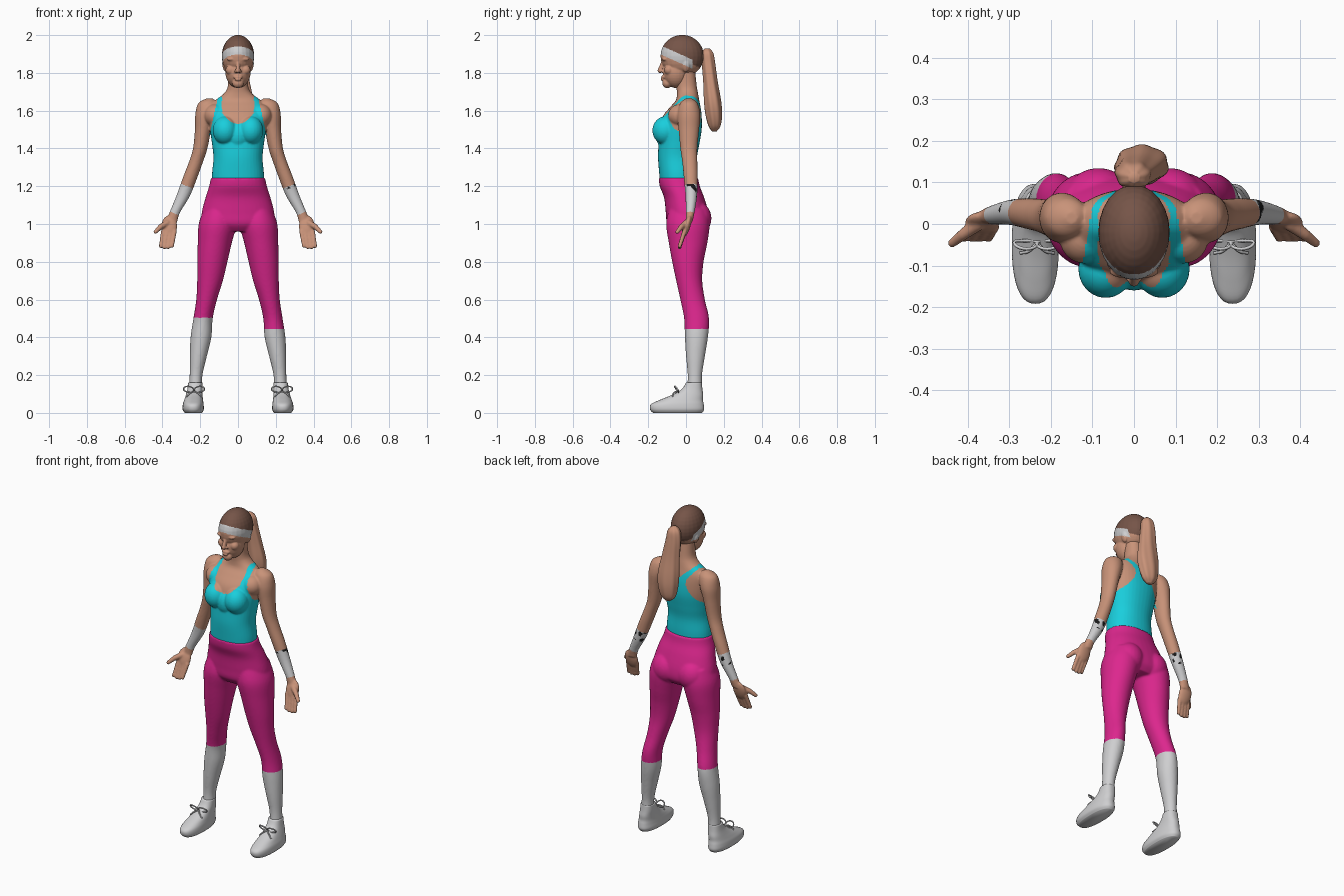
import bpy, bmesh, math
from mathutils import Vector, Matrix

cube = bpy.data.objects.get("Cube")
if cube:
    bpy.data.objects.remove(cube, do_unlink=True)


def material(name, rgb):
    m = bpy.data.materials.new(name)
    m.use_nodes = True
    m.diffuse_color = (*rgb, 1)
    bsdf = next(n for n in m.node_tree.nodes if n.type == 'BSDF_PRINCIPLED')
    bsdf.inputs["Base Color"].default_value = (*rgb, 1)
    bsdf.inputs["Roughness"].default_value = 0.7
    return m


SKIN = material("skin", (0.58, 0.29, 0.19))
HAIR = material("brown_hair", (0.18, 0.09, 0.065))
TEAL = material("cyan_top", (0.01, 0.62, 0.72))
PINK = material("magenta_leggings", (0.72, 0.02, 0.27))
GREY = material("light_grey", (0.62, 0.62, 0.63))
DARK = material("black", (0.01, 0.01, 0.01))


def loft(bm, stations, n=40, power=2.0, ridge=0.0, mirror=1):
    """Smooth stack of horizontal rounded rings: x, y, z, radius x, radius y."""
    st = [Vector(s) for s in stations]
    st = [st[0]] + st + [st[-1]]
    path = []
    for a, b, c, d in zip(st, st[1:], st[2:], st[3:]):
        for k in range(5):
            t = k / 5
            path.append(0.5 * (2 * b + (c - a) * t + (2 * a - 5 * b + 4 * c - d) * t * t
                               + (3 * b - a - 3 * c + d) * t ** 3))
    path.append(st[-1])
    rings = []
    for x, y, z, rx, ry in path:
        ring = []
        for i in range(n):
            a = math.tau * i / n
            r = 1 + ridge * math.cos(a * 7 + z * 9)
            c, s = math.cos(a), math.sin(a)
            px = x + rx * r * math.copysign(abs(c) ** (2 / power), c)
            py = y + ry * r * math.copysign(abs(s) ** (2 / power), s)
            ring.append(bm.verts.new((mirror * px, py, z)))
        rings.append(ring)
    for r0, r1 in zip(rings, rings[1:]):
        for i in range(n):
            j = (i + 1) % n
            bm.faces.new((r0[i], r0[j], r1[j], r1[i]))
    bm.faces.new(rings[0])
    bm.faces.new(rings[-1])


def ball(bm, centre, radii, turn=None):
    m = Matrix.Translation(centre) @ (turn or Matrix()) @ Matrix.Diagonal((*radii, 1))
    bmesh.ops.create_uvsphere(bm, u_segments=24, v_segments=16, radius=1, matrix=m)


def capsule(bm, p, q, r0, r1):
    p, q = Vector(p), Vector(q)
    for i in range(9):
        t = i / 8
        ball(bm, p.lerp(q, t), (r0 + (r1 - r0) * t,) * 3)


def finish(name, bm, mats, rule=None, voxel=0, smooth=4):
    """Turn the parts into one object, fuse them and colour the faces by rule."""
    bmesh.ops.recalc_face_normals(bm, faces=bm.faces)
    mesh = bpy.data.meshes.new(name)
    bm.to_mesh(mesh)
    bm.free()
    ob = bpy.data.objects.new(name, mesh)
    bpy.context.collection.objects.link(ob)
    if voxel:
        rm = ob.modifiers.new("fuse", 'REMESH')
        rm.mode = 'VOXEL'
        rm.voxel_size = voxel
        sm = ob.modifiers.new("soften", 'SMOOTH')
        sm.factor, sm.iterations = 0.5, smooth
        dg = bpy.context.evaluated_depsgraph_get()
        mesh = bpy.data.meshes.new_from_object(ob.evaluated_get(dg))
        ob.modifiers.clear()
        ob.data = mesh
        mesh.name = name
    mesh.materials.clear()
    for m in mats:
        mesh.materials.append(m)
    for p in mesh.polygons:
        p.use_smooth = True
        p.material_index = mats.index(rule(*p.center)) if rule else 0
    return ob


# Upper body: torso, neck, arms and hands
def upper_colour(x, y, z):
    ax = abs(x)
    s = z - 0.4 * ax
    if ax > 0.2 and 0.92 < s < 1.093:
        patch = math.sin(x * 170) + math.sin(z * 130 + y * 90)
        if (y > 0.03 and s > 1.02 and patch > 0.7) or (x > 0 and s > 1.08 and patch > 0):
            return DARK
        return GREY
    if y <= 0.01:
        outer = 0.105 + 0.04 * (1.68 - z) / 0.18 if z > 1.48 else 0.152
        inner = 0.085 * math.sqrt(min(1, (z - 1.53) / 0.06)) if z > 1.53 else -1
    else:
        outer = 0.05 + 0.1 * ((1.6 - z) / 0.15) ** 2 if z < 1.6 else 0.05 + 0.8 * (z - 1.6)
        outer = min(outer, 0.152)
        inner = 1.1 * (z - 1.6)
    return TEAL if inner < ax < outer and z < 1.7 else SKIN


bm = bmesh.new()
loft(bm, [(0, -.04, 1.2, .138, .095), (0, -.042, 1.27, .137, .1), (0, -.045, 1.35, .13, .103),
          (0, -.038, 1.42, .137, .108), (0, -.03, 1.5, .148, .113), (0, -.02, 1.57, .155, .103),
          (0, -.003, 1.62, .15, .08), (0, .008, 1.655, .12, .062), (0, .008, 1.69, .075, .056),
          (0, .003, 1.73, .054, .054), (0, -.005, 1.82, .05, .052)], power=2.2)
ball(bm, (0, -.095, 1.47), (.07, .065, .08))
for m in (1, -1):
    ball(bm, (m * .068, -.108, 1.495), (.066, .07, .075))
    ball(bm, (m * .12, -.03, 1.575), (.06, .065, .06))
    loft(bm, [(.15, .015, 1.665, .015, .015), (.16, .015, 1.64, .05, .045), (.172, .015, 1.58, .054, .06),
              (.185, .015, 1.5, .043, .054), (.2, .015, 1.4, .038, .045), (.222, .02, 1.33, .037, .04),
              (.252, .025, 1.25, .038, .037), (.29, .028, 1.15, .036, .031), (.335, .022, 1.06, .028, .023),
              (.352, .016, 1.01, .03, .018)], mirror=m)
    # Hand: palm, four fingers and thumb
    ball(bm, (m * .364, .004, .988), (.042, .019, .06), Matrix.Rotation(-.3, 4, 'X'))
    for i in range(4):
        knuckle = Vector((m * (.336 + .02 * i), -.008, .96))
        tip = Vector((m * (.349 + .02 * i), -.034, .884 - .008 * math.sin(i)))
        capsule(bm, knuckle, tip, .0125, .0105)
    capsule(bm, (m * .375, .0, 1.005), (m * .41, -.025, .985), .017, .014)
    capsule(bm, (m * .41, -.025, .985), (m * .437, -.046, .958), .014, .011)
finish("upper_body", bm, [SKIN, TEAL, GREY, DARK], upper_colour, 0.005)


# Legs: leggings above, long socks below, one hem higher than the other
def leg_colour(x, y, z):
    return PINK if z > (0.445 if x > 0 else 0.502) else GREY


bm = bmesh.new()
loft(bm, [(0, -.04, 1.245, .143, .104), (0, -.033, 1.2, .153, .106), (0, -.01, 1.14, .172, .106),
          (0, .006, 1.06, .192, .113), (0, .01, 1.0, .19, .11), (0, .012, .96, .13, .08)], power=2.2)
for m in (1, -1):
    ball(bm, (m * .085, .055, 1.03), (.085, .08, .09))
    loft(bm, [(.1, .01, 1.08, .08, .1), (.108, .01, 1.0, .1, .115), (.123, .011, .9, .09, .102),
              (.136, .01, .8, .08, .083), (.148, .017, .7, .068, .069), (.166, .035, .6, .055, .065),
              (.185, .056, .5, .051, .066), (.196, .055, .4, .055, .061), (.21, .05, .3, .045, .05),
              (.222, .047, .2, .034, .038), (.226, .045, .12, .034, .04), (.23, .04, .05, .03, .04)], mirror=m)
finish("leggings_and_socks", bm, [PINK, GREY], leg_colour, 0.0065, 5)


# Head: cap of hair, headband and face
def head_colour(x, y, z):
    d = z - (1.915 - 0.45 * (y + 0.12))
    if abs(d) < 0.024 and y < 0.035:
        return GREY
    return HAIR if d > 0 else SKIN


bm = bmesh.new()
ball(bm, (0, -.02, 1.889), (.086, .115, .112))
ball(bm, (0, -.053, 1.805), (.067, .069, .085))
ball(bm, (0, -.1, 1.745), (.03, .025, .026))
ball(bm, (0, -.118, 1.778), (.025, .014, .011))
ball(bm, (0, -.125, 1.765), (.019, .009, .007))
capsule(bm, (0, -.122, 1.858), (0, -.138, 1.812), .009, .013)
for m in (1, -1):
    ball(bm, (m * .03, -.113, 1.873), (.03, .016, .011))
    ball(bm, (m * .04, -.09, 1.815), (.026, .026, .026))
    ball(bm, (m * .012, -.128, 1.808), (.009, .01, .008))
    ball(bm, (m * .07, .0, 1.835), (.012, .02, .032), Matrix.Rotation(m * .25, 4, 'Y'))
finish("head", bm, [SKIN, HAIR, GREY], head_colour, 0.004, 3)

# Ponytail
bm = bmesh.new()
loft(bm, [(0, .112, 1.93, .012, .012), (0, .115, 1.905, .036, .03), (0, .12, 1.85, .045, .035),
          (.01, .13, 1.75, .054, .038), (.018, .14, 1.65, .064, .045), (.018, .146, 1.58, .06, .044),
          (.015, .15, 1.52, .044, .032), (.015, .15, 1.49, .015, .012)], n=56, ridge=.035)
capsule(bm, (0, .07, 1.885), (0, .11, 1.885), .028, .028)
finish("ponytail", bm, [SKIN])

# Shoes and laces
for m, side in ((1, "left"), (-1, "right")):
    bm = bmesh.new()
    loft(bm, [(.236, -.045, 0, .046, .13), (.237, -.047, .018, .056, .143), (.237, -.046, .045, .055, .14),
              (.235, -.025, .068, .05, .115), (.232, .008, .095, .044, .083),
              (.228, .032, .125, .04, .055), (.226, .042, .16, .037, .042)], power=2.4, mirror=m)
    finish(side + "_shoe", bm, [GREY])
    curve = bpy.data.curves.new(side + "_laces", 'CURVE')
    curve.dimensions = '3D'
    curve.bevel_depth, curve.bevel_resolution, curve.resolution_u = .004, 1, 5
    for d in (1, -1):
        bow = [(0, -.045, .115), (.025, -.06, .14), (.055, -.045, .125), (.03, -.04, .11)]
        tail = [(0, -.045, .115), (.02, -.065, .105), (.04, -.07, .085)]
        for pts, loop in ((bow, True), (tail, False)):
            sp = curve.splines.new('BEZIER')
            sp.bezier_points.add(len(pts) - 1)
            sp.use_cyclic_u = loop
            for bp, (x, y, z) in zip(sp.bezier_points, pts):
                bp.co = (m * .233 + d * x, y, z)
                bp.handle_left_type = bp.handle_right_type = 'AUTO'
    curve.materials.append(GREY)
    bpy.context.collection.objects.link(bpy.data.objects.new(side + "_laces", curve))
